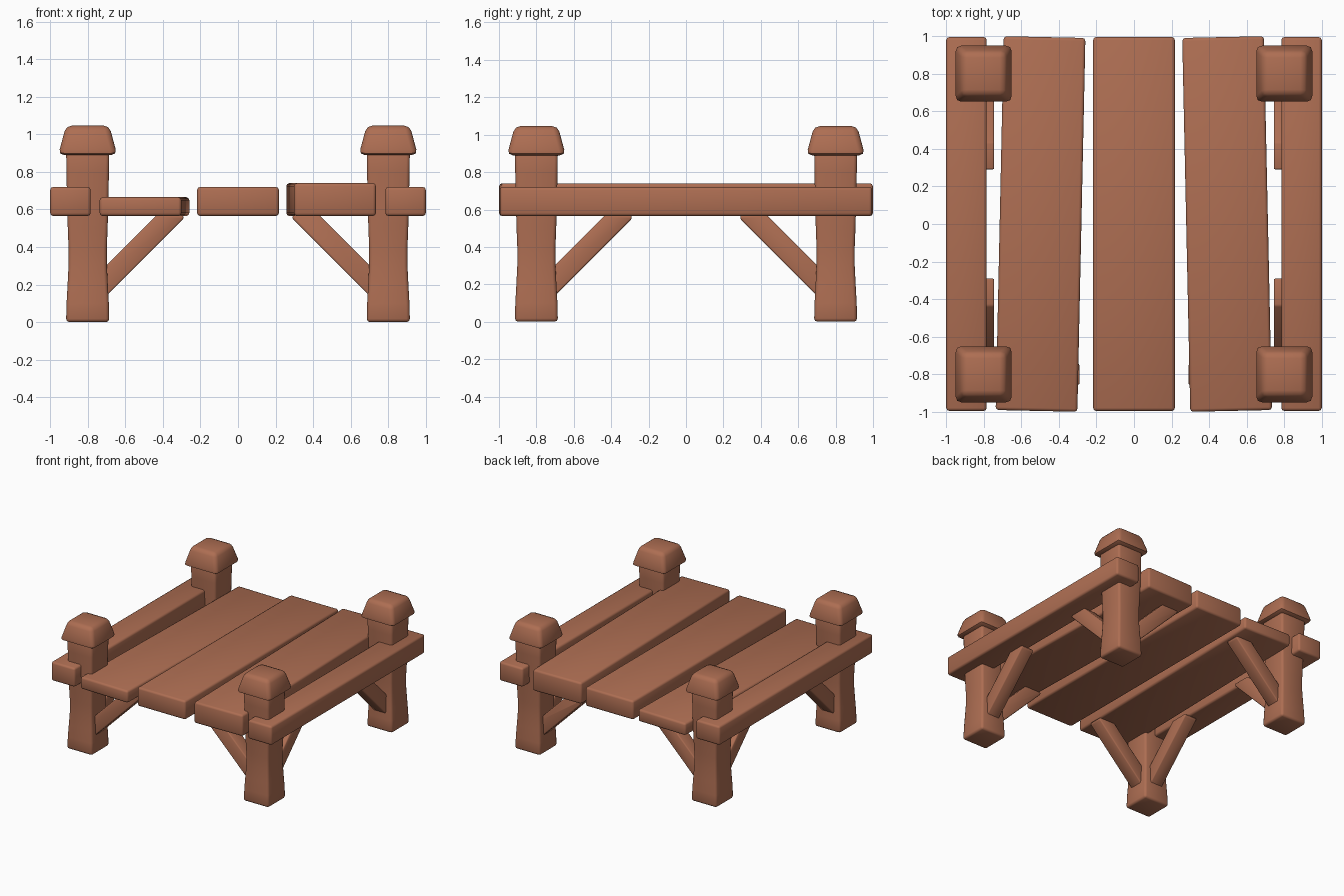
import bpy, bmesh, math
from mathutils import Matrix

if "Cube" in bpy.data.objects:
    bpy.data.objects.remove(bpy.data.objects["Cube"])

wood = bpy.data.materials.new("reddish brown wood")
wood.diffuse_color = (0.42, 0.155, 0.085, 1.0)
wood.use_nodes = True
wood.node_tree.nodes["Principled BSDF"].inputs["Base Color"].default_value = wood.diffuse_color


def finish(name, bm, bevel, segments=2, matrix=None):
    """Round the hard edges, place the mesh and shade it smooth."""
    bmesh.ops.recalc_face_normals(bm, faces=bm.faces[:])
    hard = [e for e in bm.edges if e.calc_face_angle(0) > 0.5]
    bmesh.ops.bevel(bm, geom=hard, offset=bevel, segments=segments,
                    profile=0.5, affect='EDGES', clamp_overlap=True)
    if matrix:
        bm.transform(matrix)
    bmesh.ops.recalc_face_normals(bm, faces=bm.faces[:])
    mesh = bpy.data.meshes.new(name)
    bm.to_mesh(mesh)
    bm.free()
    mesh.materials.append(wood)
    ob = bpy.data.objects.new(name, mesh)
    bpy.context.collection.objects.link(ob)
    bpy.ops.object.select_all(action='DESELECT')
    ob.select_set(True)
    bpy.context.view_layer.objects.active = ob
    bpy.ops.object.shade_smooth_by_angle(angle=math.radians(50))
    return ob


def loft(rings):
    """Stack square rings given as (z, half width)."""
    bm = bmesh.new()
    loops = [[bm.verts.new((sx * h, sy * h, z)) for sx, sy in
              ((-1, -1), (1, -1), (1, 1), (-1, 1))] for z, h in rings]
    for a, b in zip(loops, loops[1:]):
        for i in range(4):
            j = (i + 1) % 4
            bm.faces.new((a[i], a[j], b[j], b[i]))
    bm.faces.new(loops[0][::-1])
    bm.faces.new(loops[-1])
    return bm


def plank(name, x, width, length, z0, z1, angle=0.0):
    bm = bmesh.new()
    bmesh.ops.create_cube(bm, size=1)
    bm.transform(Matrix.Diagonal((width, length, z1 - z0, 1)))
    finish(name, bm, 0.016, 2,
           Matrix.Translation((x, 0, (z0 + z1) / 2)) @ Matrix.Rotation(angle, 4, 'Z'))


def brace(name, matrix):
    """Diagonal strut running from the post out along local +x."""
    outline = [(0.04, 0.08), (0.51, 0.55), (0.51, 0.568), (0.365, 0.568), (0.04, 0.243)]
    bm = bmesh.new()
    a = [bm.verts.new((x, -0.056, z)) for x, z in outline]
    b = [bm.verts.new((x, 0.056, z)) for x, z in outline]
    bm.faces.new(a)
    bm.faces.new(b[::-1])
    for i in range(5):
        j = (i + 1) % 5
        bm.faces.new((a[i], b[i], b[j], a[j]))
    finish(name, bm, 0.014, 2, matrix)


# deck planks, the outer two slightly askew
plank("deck_plank_left", -0.4975, 0.435, 1.99, 0.565, 0.665, -0.0215)
plank("deck_plank_middle", 0.0, 0.435, 1.99, 0.565, 0.72)
plank("deck_plank_right", 0.4955, 0.435, 1.99, 0.565, 0.74, 0.0215)

# side rails
for side, s in (("left", -1), ("right", 1)):
    plank("rail_" + side, s * 0.892, 0.215, 1.99, 0.565, 0.72)

# corner posts with waisted shafts, caps and two braces each
shaft = [(0.0, 0.115), (0.1, 0.1125), (0.2, 0.107), (0.3, 0.102), (0.4, 0.102),
         (0.5, 0.106), (0.65, 0.110), (0.8, 0.113), (0.93, 0.115)]
for sx, xs in ((-1, "left"), (1, "right")):
    for sy, ys in ((-1, "front"), (1, "back")):
        tag = ys + "_" + xs
        at = Matrix.Translation((sx * 0.8, sy * 0.8, 0))
        finish("post_" + tag, loft(shaft), 0.018, 2, at)
        finish("post_cap_" + tag, loft([(0.89, 0.157), (1.046, 0.115)]), 0.03, 2, at)
        brace("brace_across_" + tag, at @ Matrix.Rotation(math.pi if sx > 0 else 0, 4, 'Z'))
        brace("brace_along_" + tag, at @ Matrix.Rotation(-sy * math.pi / 2, 4, 'Z'))
